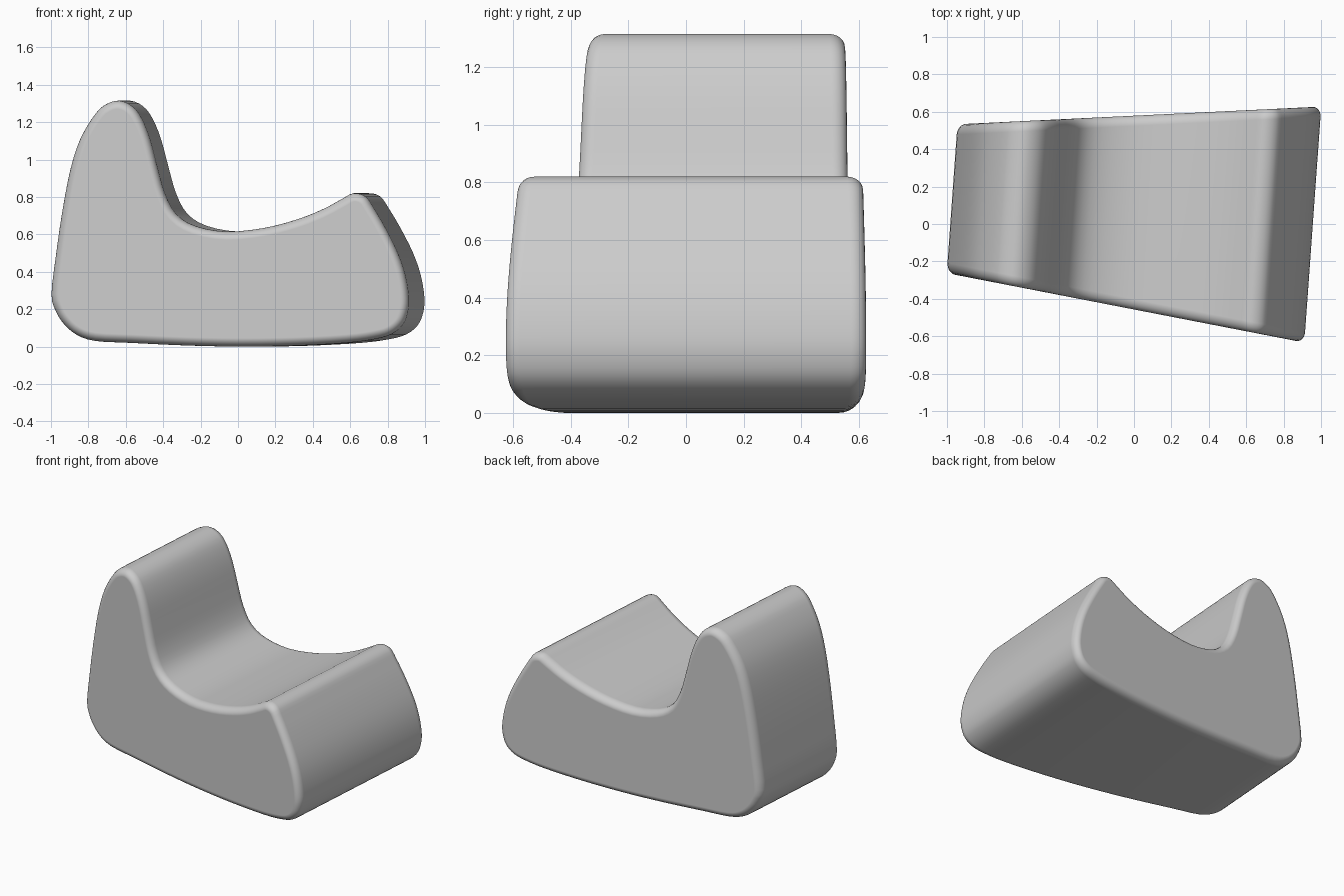
import bpy, bmesh, math
from mathutils import Vector

if "Cube" in bpy.data.objects:
    bpy.data.objects.remove(bpy.data.objects["Cube"])

# Side profile of the chair (length, height), counter-clockwise seen from the front
PROFILE = [(-0.74, 0.03), (-0.55, 0.02), (-0.25, 0.006), (0.05, 0.0), (0.35, 0.005),
           (0.62, 0.02), (0.77, 0.04), (0.86, 0.066), (0.92, 0.115), (0.948, 0.18),
           (0.955, 0.26), (0.936, 0.38), (0.895, 0.50), (0.83, 0.63), (0.765, 0.74),
           (0.72, 0.803), (0.655, 0.82), (0.59, 0.788), (0.49, 0.735), (0.35, 0.68),
           (0.17, 0.634), (-0.03, 0.615), (-0.2, 0.645), (-0.305, 0.71), (-0.365, 0.82),
           (-0.405, 0.96), (-0.445, 1.11), (-0.49, 1.22), (-0.54, 1.285), (-0.61, 1.315),
           (-0.68, 1.297), (-0.74, 1.245), (-0.82, 1.115), (-0.875, 0.95), (-0.92, 0.72),
           (-0.955, 0.48), (-0.978, 0.28), (-0.955, 0.19), (-0.91, 0.12), (-0.84, 0.062)]
INSET, DEPTH, STEPS = 0.045, 0.055, 6   # rounding of the side edges
TURN = math.radians(4.1)                # chair is turned slightly clockwise


def smooth_loop(pts, n=3):
    """Closed Catmull-Rom curve through the points."""
    p = [Vector(q) for q in pts]
    out = []
    for i in range(len(p)):
        a, b, c, d = (p[(i + k) % len(p)] for k in (-1, 0, 1, 2))
        for j in range(n):
            t = j / n
            out.append(0.5 * (2 * b + (c - a) * t + (2 * a - 5 * b + 4 * c - d) * t ** 2
                              + (3 * b - a - 3 * c + d) * t ** 3))
    return out


def place(u, side, z, depth):
    """Tapered width, then turn about the vertical."""
    v = side * (0.517 + 0.1207 * u - depth)
    return Vector((u * math.cos(TURN) + v * math.sin(TURN),
                   -u * math.sin(TURN) + v * math.cos(TURN), z))


curve = smooth_loop(PROFILE)
count = len(curve)
inward = []
for i in range(count):
    t = (curve[(i + 1) % count] - curve[i - 1]).normalized()
    inward.append(Vector((-t.y, t.x)))

# Rings from the front face, around the rounded edges, to the back face
angles = [math.pi / 2 * k / STEPS for k in range(STEPS + 1)]
stations = [(-1, a) for a in reversed(angles)] + [(1, a) for a in angles]
bm = bmesh.new()
rings = []
for side, a in stations:
    ring = []
    for p, n in zip(curve, inward):
        q = p + n * INSET * (1 - math.cos(a))
        ring.append(bm.verts.new(place(q.x, side, q.y, DEPTH * (1 - math.sin(a)))))
    rings.append(ring)
for r0, r1 in zip(rings, rings[1:]):
    for i in range(count):
        j = (i + 1) % count
        bm.faces.new((r0[i], r0[j], r1[j], r1[i]))
bm.faces.new(rings[0])
bm.faces.new(rings[-1][::-1])
bmesh.ops.recalc_face_normals(bm, faces=bm.faces)

# Centre in x and y, stand on the floor
lo = [min(v.co[k] for v in bm.verts) for k in range(3)]
hi = [max(v.co[k] for v in bm.verts) for k in range(3)]
bmesh.ops.translate(bm, verts=bm.verts,
                    vec=(-(lo[0] + hi[0]) / 2, -(lo[1] + hi[1]) / 2, -lo[2]))

# Chair body
mesh = bpy.data.meshes.new("lounge_chair")
bm.to_mesh(mesh)
bm.free()
chair = bpy.data.objects.new("lounge_chair", mesh)
bpy.context.collection.objects.link(chair)
bpy.context.view_layer.objects.active = chair
chair.select_set(True)
bpy.ops.object.shade_smooth_by_angle(angle=math.radians(40))
weighted = chair.modifiers.new("flat_sides", 'WEIGHTED_NORMAL')
weighted.keep_sharp = True
